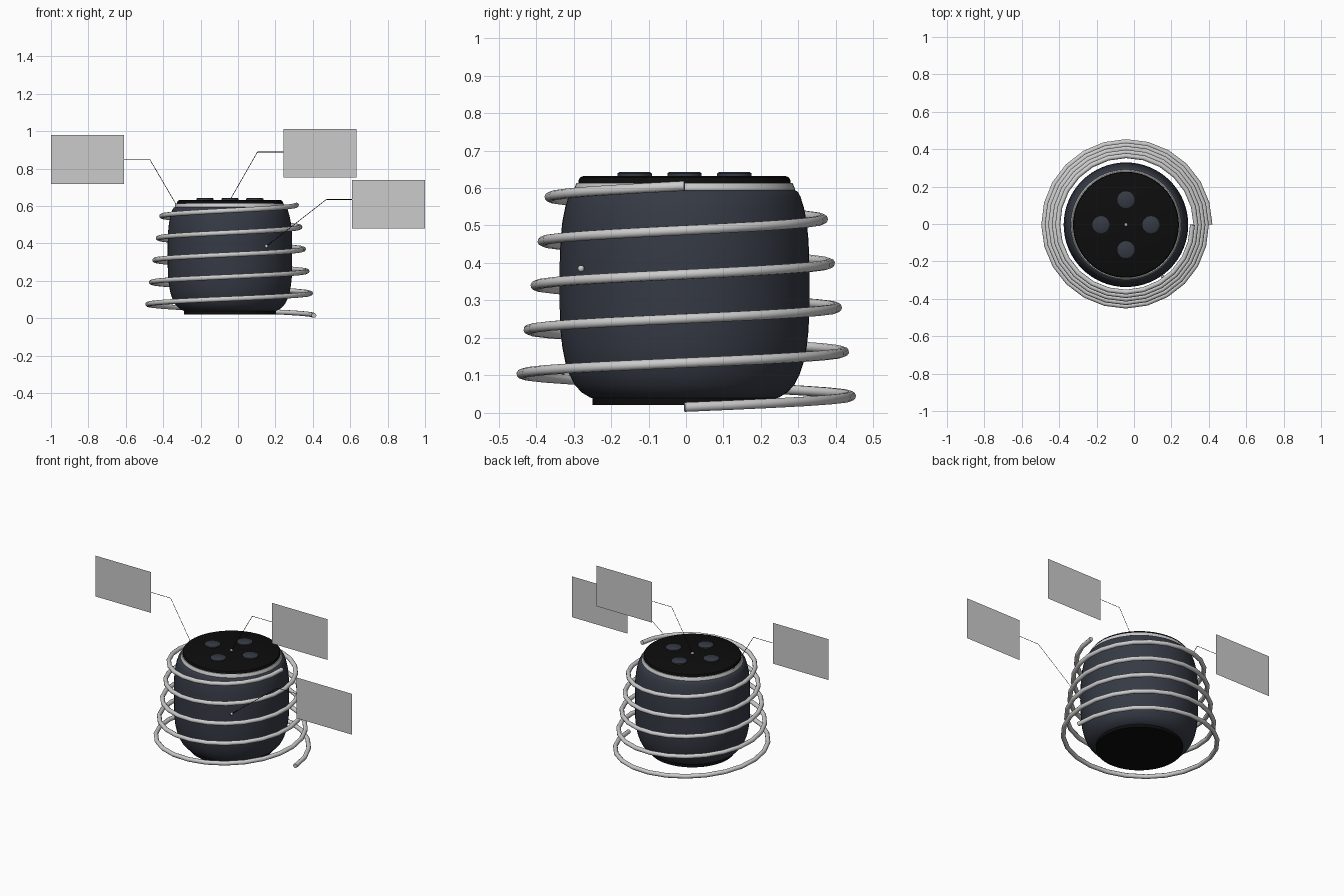
import bpy, bmesh, math
from mathutils import Vector

if "Cube" in bpy.data.objects:
    bpy.data.objects.remove(bpy.data.objects["Cube"])

CX, CY = -0.043, -0.004      # axis of the speaker
SEG = 64


def material(name, rgb):
    m = bpy.data.materials.new(name)
    m.diffuse_color = (*rgb, 1)
    m.use_nodes = True
    m.node_tree.nodes["Principled BSDF"].inputs["Base Color"].default_value = m.diffuse_color
    return m


navy = material("navy", (0.036, 0.042, 0.058))
black = material("black", (0.004, 0.004, 0.004))


def add_mesh(name, bm, mat=None, smooth=None):
    me = bpy.data.meshes.new(name)
    bm.to_mesh(me)
    bm.free()
    ob = bpy.data.objects.new(name, me)
    bpy.context.collection.objects.link(ob)
    if mat:
        me.materials.append(mat)
    if smooth:
        bpy.ops.object.select_all(action='DESELECT')
        ob.select_set(True)
        bpy.context.view_layer.objects.active = ob
        bpy.ops.object.shade_smooth_by_angle(angle=math.radians(smooth))
    return ob


def lathe(name, profile, mat=None, center=(CX, CY), seg=SEG):
    """Spin (radius, z) points, bottom to top, and cap both ends."""
    bm = bmesh.new()
    rings = [[bm.verts.new((center[0] + r * math.cos(2 * math.pi * i / seg),
                            center[1] + r * math.sin(2 * math.pi * i / seg), z))
              for i in range(seg)] for r, z in profile]
    for a, b in zip(rings, rings[1:]):
        for i in range(seg):
            j = (i + 1) % seg
            bm.faces.new((a[i], a[j], b[j], b[i]))
    bm.faces.new(rings[0][::-1])
    bm.faces.new(rings[-1])
    return add_mesh(name, bm, mat, 35)


# Rounded body
lathe("speaker_body", [(0.235, 0.036), (0.252, 0.041), (0.275, 0.055), (0.293, 0.075),
                       (0.307, 0.102), (0.318, 0.135), (0.326, 0.175), (0.331, 0.22),
                       (0.333, 0.28), (0.333, 0.40), (0.331, 0.46), (0.326, 0.51),
                       (0.318, 0.55), (0.309, 0.578), (0.302, 0.590), (0.292, 0.596)], navy)
# Foot, light ring and top cap
lathe("base_foot", [(0.246, 0.021), (0.246, 0.042)], black)
lathe("light_ring", [(0.296, 0.588), (0.294, 0.600), (0.288, 0.614)])
lathe("top_cap", [(0.283, 0.612), (0.283, 0.620), (0.279, 0.628), (0.270, 0.632)], black)

# Four buttons
for i in range(4):
    a = i * math.pi / 2
    lathe(f"button_{i + 1}", [(0.046, 0.628), (0.046, 0.639), (0.040, 0.643)], navy,
          (CX + 0.133 * math.cos(a), CY + 0.133 * math.sin(a)), 32)

# Conical coil, five turns
TURNS, STEPS = 5, 24
cu = bpy.data.curves.new("coil_spring", 'CURVE')
cu.dimensions = '3D'
cu.bevel_depth = 0.0133
cu.bevel_resolution = 3
cu.use_fill_caps = True
sp = cu.splines.new('POLY')
n = TURNS * STEPS
sp.points.add(n)
for i, p in enumerate(sp.points):
    t = i / n
    a = 2 * math.pi * TURNS * t
    r = 0.449 - 0.0935 * t
    p.co = (CX + r * math.cos(a), CY + r * math.sin(a), 0.0155 + 0.59 * t, 1)
coil = bpy.data.objects.new("coil_spring", cu)
bpy.context.collection.objects.link(coil)
bpy.ops.object.select_all(action='DESELECT')
coil.select_set(True)
bpy.context.view_layer.objects.active = coil
bpy.ops.object.convert(target='MESH')
bpy.ops.object.shade_smooth_by_angle(angle=math.radians(40))


def callout(name, y, x0, x1, z0, z1, line):
    """Flat panel, thin flat leader line and an end dot, all in one plane."""
    bm = bmesh.new()
    bm.faces.new([bm.verts.new((x, y, z)) for x, z in
                  ((x0, z0), (x1, z0), (x1, z1), (x0, z1))])
    add_mesh(name + "_panel", bm)
    bm = bmesh.new()
    for (ax, az), (bx, bz) in zip(line, line[1:]):
        a, b = Vector((ax, y, az)), Vector((bx, y, bz))
        d = (b - a).normalized()
        s = Vector((-d.z, 0, d.x)) * 0.0015
        bm.faces.new([bm.verts.new(v) for v in (a - s, b - s, b + s, a + s)])
    add_mesh(name + "_leader", bm, black)
    bm = bmesh.new()
    bmesh.ops.create_uvsphere(bm, u_segments=12, v_segments=8, radius=0.009)
    bmesh.ops.translate(bm, verts=bm.verts, vec=(line[-1][0], y, line[-1][1]))
    add_mesh(name + "_dot", bm, None, 60)


callout("ring_callout", CY, -1.0, -0.61, 0.719, 0.979,
        [(-0.61, 0.85), (-0.472, 0.85), (-0.328, 0.604)])
callout("top_callout", CY, 0.243, 0.633, 0.752, 1.011,
        [(0.243, 0.889), (0.104, 0.889), (CX, 0.632)])
callout("body_callout", -0.28, 0.61, 1.0, 0.479, 0.739,
        [(0.61, 0.635), (0.472, 0.635), (0.152, 0.385)])
